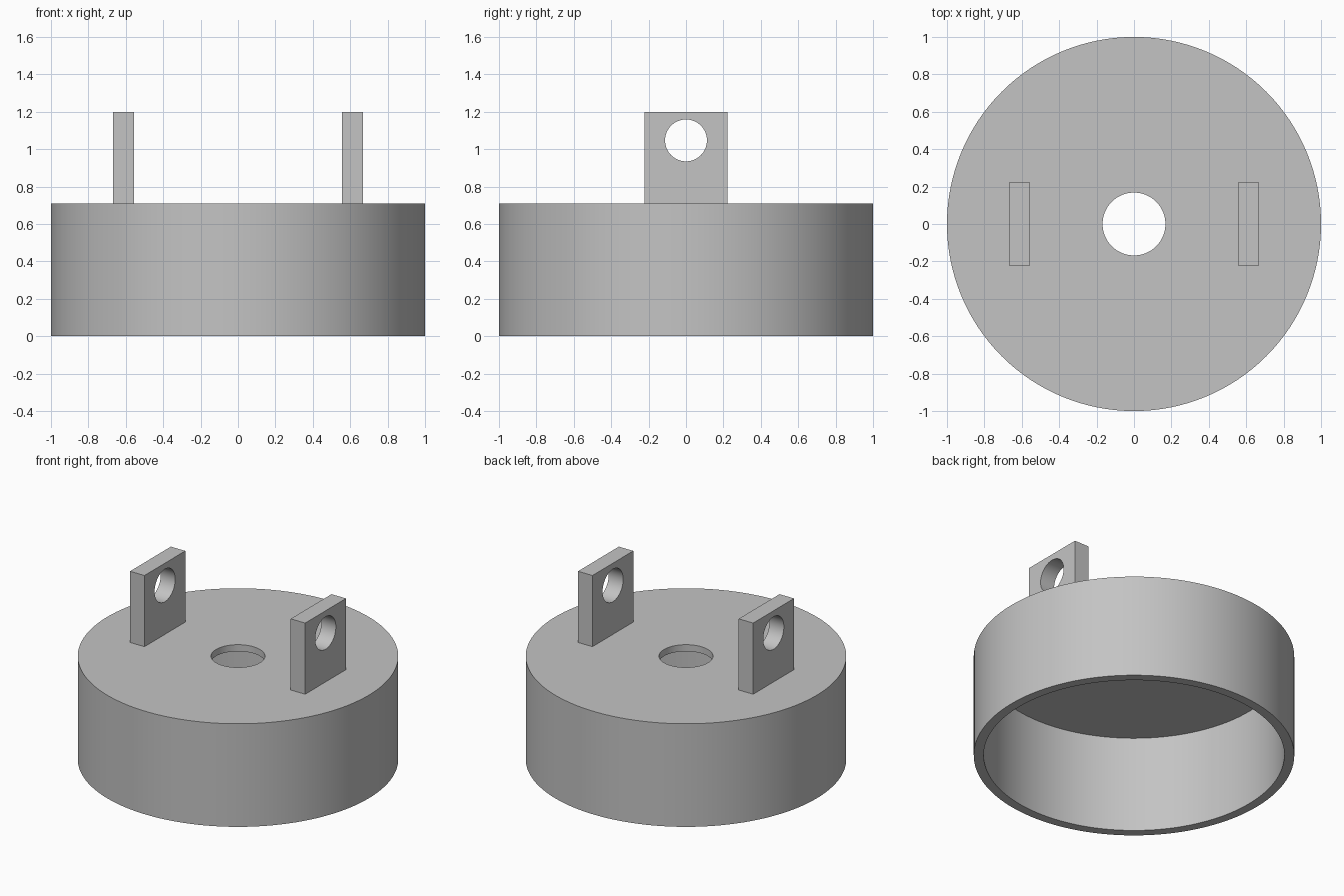
import bpy
import bmesh
import math

cube = bpy.data.objects.get("Cube")
if cube:
    bpy.data.objects.remove(cube, do_unlink=True)

HEIGHT = 0.71       # top of the cap
CEILING = 0.664     # underside of the top plate
INNER = 0.938       # inside radius of the skirt
BORE = 0.168        # radius of the centre hole

grey = bpy.data.materials.new("plain_grey")
grey.use_nodes = True
colour = (0.55, 0.55, 0.55, 1)
grey.diffuse_color = colour
grey.node_tree.nodes["Principled BSDF"].inputs["Base Color"].default_value = colour


def activate(obj):
    bpy.ops.object.select_all(action='DESELECT')
    obj.select_set(True)
    bpy.context.view_layer.objects.active = obj


def finish(obj):
    obj.data.materials.clear()
    obj.data.materials.append(grey)
    activate(obj)
    bpy.ops.object.shade_smooth_by_angle(angle=math.radians(30))


def lathe(name, profile, steps):
    """Revolve a closed (radius, height) profile about z."""
    bm = bmesh.new()
    verts = [bm.verts.new((r, 0, z)) for r, z in profile]
    edges = [bm.edges.new((v, verts[i - 1])) for i, v in enumerate(verts)]
    bmesh.ops.spin(bm, geom=verts + edges, cent=(0, 0, 0), axis=(0, 0, 1),
                   angle=math.tau, steps=steps)
    bmesh.ops.remove_doubles(bm, verts=bm.verts, dist=0.0001)
    bmesh.ops.recalc_face_normals(bm, faces=bm.faces)
    mesh = bpy.data.meshes.new(name)
    bm.to_mesh(mesh)
    bm.free()
    obj = bpy.data.objects.new(name, mesh)
    bpy.context.collection.objects.link(obj)
    return obj


def lug(name, side):
    """Upright rectangular tab with a round cross hole."""
    x, top = side * 0.612, 1.2
    bpy.ops.mesh.primitive_cube_add(size=1, location=(x, 0, (HEIGHT + top) / 2))
    tab = bpy.context.object
    tab.name = name
    tab.scale = (0.11, 0.444, top - HEIGHT)
    bpy.ops.object.transform_apply(location=False, rotation=False, scale=True)

    bpy.ops.mesh.primitive_cylinder_add(vertices=64, radius=0.112, depth=0.4,
                                        location=(x, 0, 1.047),
                                        rotation=(0, math.pi / 2, 0))
    cutter = bpy.context.object
    cutter.name = name + "_hole_cutter"
    cutter.hide_render = True

    cut = tab.modifiers.new("hole", 'BOOLEAN')
    cut.operation = 'DIFFERENCE'
    cut.solver = 'EXACT'
    cut.object = cutter
    activate(tab)
    bpy.ops.object.modifier_apply(modifier=cut.name)
    bpy.data.objects.remove(cutter, do_unlink=True)
    finish(tab)


# Hollow round cap, open below, with a hole through the top plate
cap = lathe("round_cap", [(BORE, CEILING), (BORE, HEIGHT), (1, HEIGHT),
                          (1, 0), (INNER, 0), (INNER, CEILING)], 128)
finish(cap)

# Pair of mounting lugs
for name, side in (("left_lug", 1), ("right_lug", -1)):
    lug(name, side)
